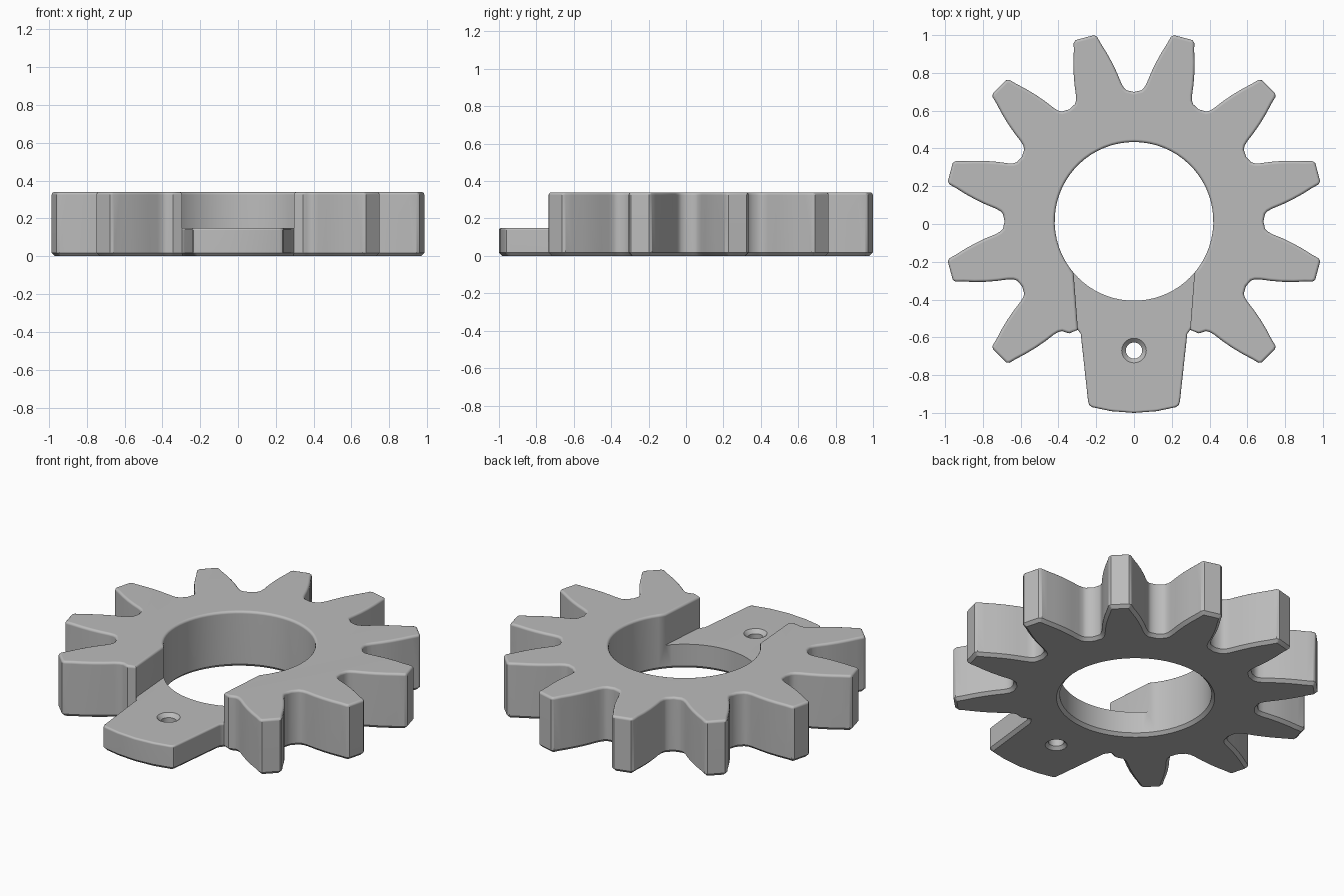
import bpy, bmesh, math

cube = bpy.data.objects.get("Cube")
if cube:
    bpy.data.objects.remove(cube)

# Main dimensions
HEIGHT, STEP = 0.34, 0.15          # gear body and tongue thickness
CY = 0.014                         # gear centre along y
BORE, SCREW_R, SCREW_Y = 0.42, 0.043, -0.67


def polar(r, deg, cy=CY):
    """Point at an angle measured clockwise from +y."""
    a = math.radians(deg)
    return (r * math.sin(a), cy + r * math.cos(a))


# Tooth flank: (distance along the tooth, half width), root to tip
FLANK = [(.672, .158), (.68, .142), (.697, .131), (.725, .124), (.78, .117),
         (.84, .106), (.90, .091), (.955, .074), (.995, .064), (1.007, .05)]


def tooth(deg):
    a = math.radians(deg)
    s, c = math.sin(a), math.cos(a)
    local = [(u, -w) for u, w in FLANK] + [(u, w) for u, w in reversed(FLANK)]
    return [(u * s + w * c, CY + u * c - w * s) for u, w in local]


# Right half of the toothed outline: valley centre, then tooth, repeated
outer = []
for k in range(5):
    outer += [polar(.685, 30 * k)] + tooth(15 + 30 * k)
outer.append(polar(.685, 150))

# Ends of the recess wall, and the outline of the tongue
P = (.297, -.56)
q_deg = 180 - math.degrees(math.asin(.32 / BORE))
Q = polar(BORE, q_deg)
outer.append(P)
tongue = [P, (.282, -.582), (.243, -.94), (.236, -.96), (.22, -.97),
          (.12, -.991), (0, -1)]

# Bore arcs and screw hole, right half only
bore_body = [Q] + [polar(BORE, q_deg * (1 - i / 24)) for i in range(1, 25)]
bore_tongue = [polar(BORE, 180 + (q_deg - 180) * i / 10) for i in range(10)] + [Q]
screw = [polar(SCREW_R, 180 - 15 * i, SCREW_Y) for i in range(13)]

bm = bmesh.new()
cache = {}


def vert(p, z):
    key = (round(p[0], 5), round(p[1], 5), z)
    if key not in cache:
        cache[key] = bm.verts.new(key)
    return cache[key]


def cap(points, z):
    bm.faces.new([vert(p, z) for p in points])


def column(p, top):
    mid = [STEP] if p in (P, Q) and top > STEP else []
    return [vert(p, z) for z in [0.0] + mid + [top]]


def walls(path, top):
    for a, b in zip(path, path[1:]):
        bm.faces.new(column(a, top) + column(b, top)[::-1])


# Toothed body and thin tongue share the recess wall
body_loop = outer + bore_body
tongue_loop = tongue + screw + bore_tongue
cap(body_loop, 0.0)
cap(body_loop, HEIGHT)
cap(tongue_loop, 0.0)
cap(tongue_loop, STEP)
walls(outer, HEIGHT)
walls(bore_body, HEIGHT)
for path in (tongue, screw, bore_tongue):
    walls(path, STEP)
bm.faces.new([vert(P, STEP), vert(Q, STEP), vert(Q, HEIGHT), vert(P, HEIGHT)])

# Mirror to the left half
bmesh.ops.mirror(bm, geom=bm.verts[:] + bm.edges[:] + bm.faces[:],
                 axis='X', merge_dist=0.0001)
bmesh.ops.remove_doubles(bm, verts=bm.verts[:], dist=0.0001)
bmesh.ops.recalc_face_normals(bm, faces=bm.faces[:])


def near_screw(e):
    return all(math.hypot(v.co.x, v.co.y - SCREW_Y) < SCREW_R + .01 for v in e.verts)


def round_rim(z, width, segments, test=lambda e: True):
    """Bevel the convex rim edges lying at one height."""
    bm.normal_update()
    edges = [e for e in bm.edges
             if all(abs(v.co.z - z) < 1e-4 for v in e.verts)
             and len(e.link_faces) == 2 and e.is_convex
             and e.calc_face_angle() > 1.0 and test(e)]
    bmesh.ops.bevel(bm, geom=edges, offset=width, offset_type='OFFSET',
                    segments=segments, profile=0.5, affect='EDGES',
                    clamp_overlap=False)


# Chamfered underside, rounded top rims, countersunk screw hole
round_rim(0.0, .018, 1)
round_rim(HEIGHT, .015, 3)
round_rim(STEP, .022, 1, near_screw)
round_rim(STEP, .012, 3, lambda e: not near_screw(e) and
          max(v.co.y for v in e.verts) < -.5
          and math.hypot(e.verts[0].co.x, e.verts[0].co.y - SCREW_Y) > .1)

mesh = bpy.data.meshes.new("gear_with_tongue")
bm.to_mesh(mesh)
bm.free()
gear = bpy.data.objects.new("gear_with_tongue", mesh)
bpy.context.collection.objects.link(gear)

# Plain grey material
grey = bpy.data.materials.new("plain_grey")
grey.use_nodes = True
colour = (.5, .5, .5, 1)
grey.diffuse_color = colour
grey.node_tree.nodes["Principled BSDF"].inputs["Base Color"].default_value = colour
mesh.materials.append(grey)

# Smooth curved walls, keep hard edges
bpy.ops.object.select_all(action='DESELECT')
gear.select_set(True)
bpy.context.view_layer.objects.active = gear
bpy.ops.object.shade_smooth_by_angle(angle=math.radians(35))
weighted = gear.modifiers.new("flat_caps", 'WEIGHTED_NORMAL')
weighted.keep_sharp = True
